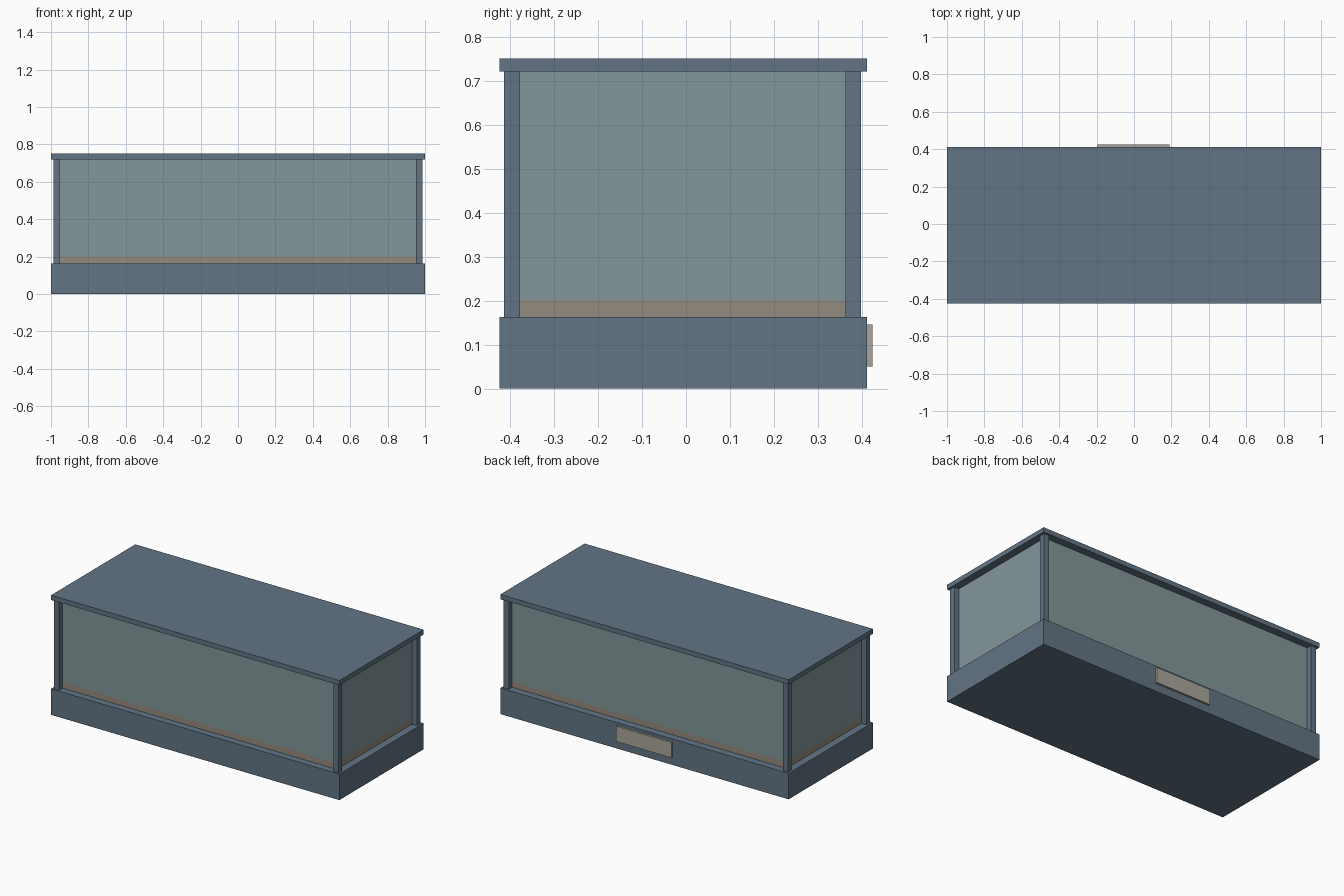
import bpy

if "Cube" in bpy.data.objects:
    bpy.data.objects.remove(bpy.data.objects["Cube"])


def material(name, srgb):
    m = bpy.data.materials.new(name)
    lin = [((c / 255 + 0.055) / 1.055) ** 2.4 for c in srgb]
    m.diffuse_color = (*lin, 1)
    m.use_nodes = True
    m.node_tree.nodes["Principled BSDF"].inputs["Base Color"].default_value = m.diffuse_color
    return m


FRAME = material("slate_blue", (98, 117, 132))
GLASS = material("grey_green_glass", (131, 151, 154))
SAND = material("sand_brown", (148, 139, 127))
PLATE = material("warm_grey", (170, 165, 156))


def box(name, x, y, z, mat):
    """Box from (min, max) ranges on each axis."""
    bpy.ops.mesh.primitive_cube_add(size=1)
    o = bpy.context.object
    o.name = name
    o.data.name = name
    for v in o.data.vertices:
        for i, (a, b) in enumerate((x, y, z)):
            v.co[i] = a if v.co[i] < 0 else b
    o.data.materials.append(mat)
    return o


Y0, Y1 = -0.424, 0.411      # front and back of base and lid
BASE, LID = 0.163, 0.72     # top of base, underside of lid
IN = 0.013                  # post inset from the base edge
POST = 0.036

# plinth and lid
box("base", (-1, 1), (Y0, Y1), (0, BASE), FRAME)
box("lid", (-1, 1), (Y0, Y1), (LID, 0.75), FRAME)

# four corner posts
for sx, side in ((-1, "left"), (1, "right")):
    xs = sorted((sx * (1 - IN), sx * (1 - IN - POST)))
    for ya, end in ((Y0 + IN - 0.002, "front"), (Y1 - IN - POST, "back")):
        box(f"{end}_{side}_post", xs, (ya, ya + POST), (BASE, LID), FRAME)

# glass body set inside the posts, with the sand layer showing at its foot
gx, ga, gb = 0.953, Y0 + IN + POST - 0.004, Y1 - IN - POST + 0.002
box("glass_panes", (-gx, gx), (ga, gb), (0.2, LID), GLASS)
box("sand_layer", (-gx, gx), (ga, gb), (BASE, 0.2), SAND)

# plate on the back of the base
box("back_plate", (-0.195, 0.19), (Y1, 0.424), (0.05, 0.146), PLATE)
